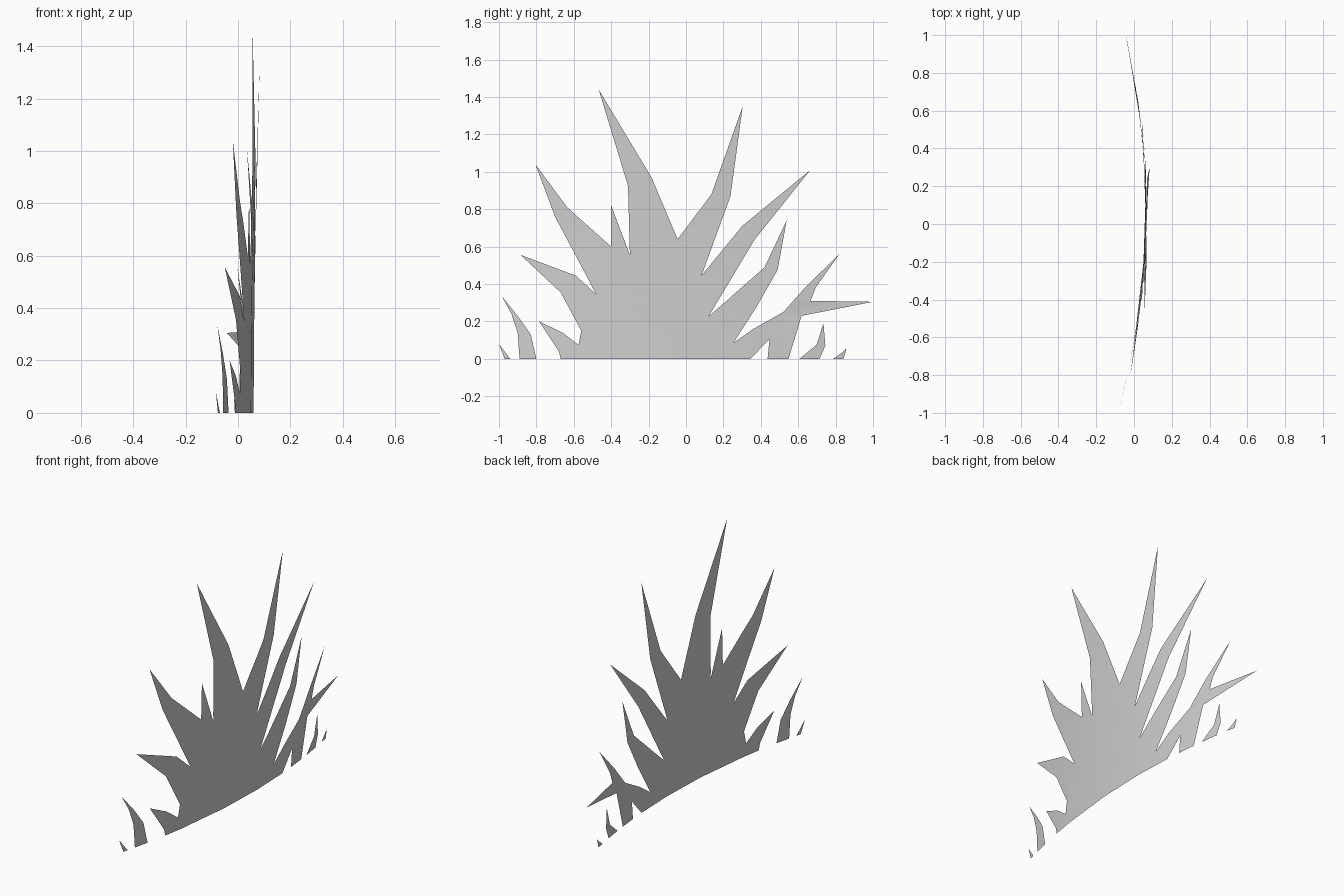
import bpy
import bmesh
from mathutils import Vector
from mathutils.geometry import tessellate_polygon

# Remove the default cube if present
default_cube = bpy.data.objects.get("Cube")
if default_cube:
    bpy.data.objects.remove(default_cube, do_unlink=True)


def make_material(name, color):
    material = bpy.data.materials.new(name)
    material.use_nodes = True
    material.diffuse_color = color
    material.node_tree.nodes["Principled BSDF"].inputs["Base Color"].default_value = color
    return material


grey = make_material("mid grey", (0.62, 0.62, 0.62, 1))


def bend(y, z):
    """Depth of the gently bowed sheet at a given width and height."""
    return 0.06 - 0.124 * (y - 0.08) ** 2 + 0.016 * z ** 2


def slice_sheet(bm, normal, offsets):
    """Cut straight lines across the sheet so that it can bend."""
    for offset in offsets:
        geometry = bm.verts[:] + bm.edges[:] + bm.faces[:]
        bmesh.ops.bisect_plane(bm, geom=geometry, dist=1e-5,
                               plane_co=normal * offset, plane_no=normal)


def build_sheet(name, outline):
    """Fill a flat outline, slice it, and bow it into a thin curved sheet."""
    bm = bmesh.new()
    verts = [bm.verts.new((0, y, z)) for y, z in outline]
    flat_outline = [Vector((y, z, 0)) for y, z in outline]
    for triangle in tessellate_polygon([flat_outline]):
        bm.faces.new([verts[i] for i in triangle])
    slice_sheet(bm, Vector((0, 1, 0)), (-.55, -.2, .1))
    slice_sheet(bm, Vector((0, 0, 1)), (.3, .6))
    bm.normal_update()
    for face in bm.faces:
        if face.normal.x < 0:
            face.normal_flip()
        face.smooth = True
    for vert in bm.verts:
        vert.co.x = bend(vert.co.y, vert.co.z)
    bm.normal_update()
    mesh = bpy.data.meshes.new(name)
    bm.to_mesh(mesh)
    bm.free()
    mesh.materials.append(grey)
    sheet = bpy.data.objects.new(name, mesh)
    bpy.context.collection.objects.link(sheet)


# Spikes of the main clump: near shoulder, tip, far shoulder, then the valley
front_spikes = [
    [(-.68, .04), (-.785, .2), (-.66, .14), (-.575, .075)],
    [(-.56, .15), (-.67, .355), (-.885, .556), (-.59, .445), (-.48, .345)],
    [(-.7, .76), (-.805, 1.04), (-.635, .81), (-.4, .6)],
    [(-.4, .82), (-.3, .555)],
    [(-.31, .925), (-.467, 1.44), (-.184, .97), (-.045, .64)],
]
back_spikes = [
    [(.136, .88), (.303, 1.35), (.238, .87), (.083, .445)],
    [(.3, .71), (.665, 1.01), (.366, .636), (.12, .225)],
    [(.42, .49), (.538, .74), (.49, .476), (.377, .278), (.254, .086)],
]
# Forked spike that leans over at the back
forked_spike = [(.36, .16), (.52, .25), (.64, .385), (.82, .56), (.693, .38),
                (.666, .31), (1, .305), (.618, .23), (.548, 0), (.436, 0),
                (.447, .107)]

main_outline = [(-.67, 0)]
for spike in front_spikes + back_spikes:
    main_outline += spike
main_outline += forked_spike + [(.345, 0)]
build_sheet("main_clump", main_outline)

# Separate small blades beside the clump
small_blades = {
    "front_blade": [(-.89, 0), (-.9, .14), (-.933, .24), (-.985, .335),
                    (-.896, .225), (-.83, .13), (-.8, 0)],
    "front_tip_blade": [(-.97, 0), (-1, .08), (-.94, 0)],
    "back_blade": [(.607, 0), (.698, .075), (.735, .19), (.745, .07), (.714, 0)],
    "back_tip_blade": [(.788, 0), (.83, .03), (.858, .055), (.842, 0)],
}
for name, outline in small_blades.items():
    build_sheet(name, outline)
